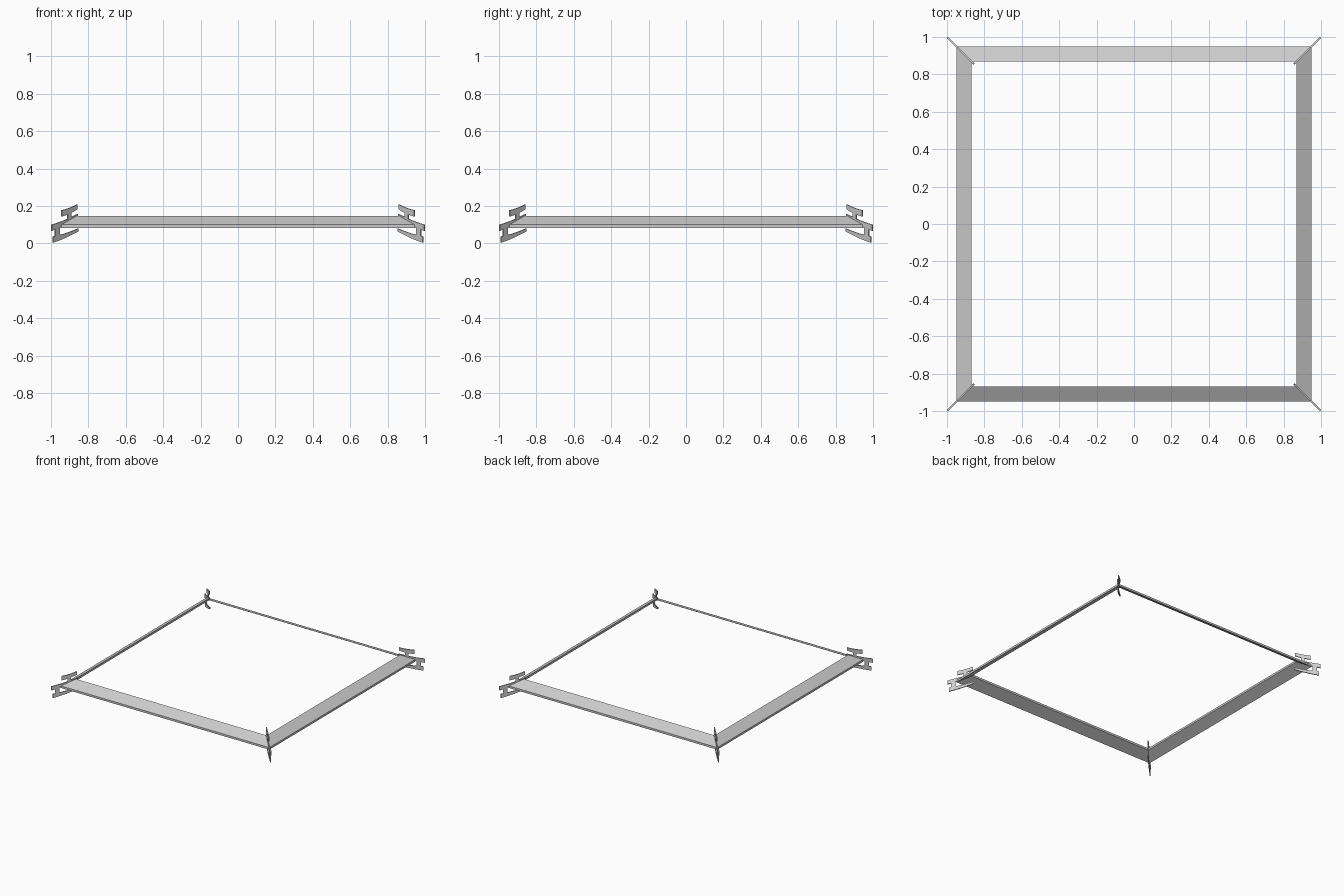
import bpy
import bmesh
import math
from mathutils import Matrix

cube = bpy.data.objects.get("Cube")
if cube:
    bpy.data.objects.remove(cube, do_unlink=True)


def make_material(name, rgb):
    mat = bpy.data.materials.new(name)
    mat.use_nodes = True
    colour = (*rgb, 1)
    mat.diffuse_color = colour
    mat.node_tree.nodes["Principled BSDF"].inputs["Base Color"].default_value = colour
    return mat


grey = make_material("light grey", (0.6, 0.6, 0.6))


def finish(bm, name, turn):
    bmesh.ops.recalc_face_normals(bm, faces=bm.faces)
    bm.transform(Matrix.Rotation(turn, 4, "Z"))
    mesh = bpy.data.meshes.new(name)
    bm.to_mesh(mesh)
    bm.free()
    mesh.materials.append(grey)
    obj = bpy.data.objects.new(name, mesh)
    bpy.context.collection.objects.link(obj)


def bridge(bm, rings):
    """Close two matching outlines into a solid."""
    a, b = [[bm.verts.new(p) for p in ring] for ring in rings]
    bm.faces.new(a)
    bm.faces.new(b)
    for i in range(len(a)):
        j = (i + 1) % len(a)
        bm.faces.new((a[i], a[j], b[j], b[i]))


# Sloping eave boards, mitred at the corners: (distance from centre, height)
BOARD = [(0.95, 0.083), (0.95, 0.1), (0.868, 0.147), (0.868, 0.13)]


def eave_board(name, turn):
    bm = bmesh.new()
    bridge(bm, [[(s * r, -r, z) for r, z in BOARD] for s in (-1, 1)])
    finish(bm, name, turn)


# Stepped corner brackets: curved bars joined by short posts
def curved_bar(r0, r1, z0, z1, depth0, depth1, sag, steps=6):
    top, bottom = [], []
    for i in range(steps + 1):
        t = i / steps
        r = r0 + (r1 - r0) * t
        z = z0 + (z1 - z0) * t - sag * 4 * t * (1 - t)
        top.append((r, z))
        bottom.append((r, z - depth0 - (depth1 - depth0) * t))
    return top + bottom[::-1]


def post(r0, r1, z0, z1):
    return [(r0, z0), (r1, z0), (r1, z1), (r0, z1)]


BRACKET = [
    curved_bar(0.99, 0.855, 0.037, 0.08, 0.033, 0.015, 0.004),
    curved_bar(0.998, 0.858, 0.1, 0.158, 0.033, 0.018, 0.005),
    curved_bar(0.944, 0.86, 0.178, 0.209, 0.034, 0.026, 0.004),
    post(0.955, 0.978, 0.03, 0.09),
    post(0.893, 0.912, 0.125, 0.17),
]
HALF_THICK = 0.004


def corner_bracket(name, turn):
    bm = bmesh.new()
    for outline in BRACKET:
        bridge(bm, [[(r * math.sqrt(2), y, z) for r, z in outline]
                    for y in (-HALF_THICK, HALF_THICK)])
    finish(bm, name, turn)


for i, side in enumerate(("front", "left", "back", "right")):
    eave_board(side + "_eave_board", i * math.pi / 2)
for i, corner in enumerate(("back_left", "back_right", "front_right", "front_left")):
    corner_bracket(corner + "_corner_bracket", math.pi / 4 + i * math.pi / 2)
